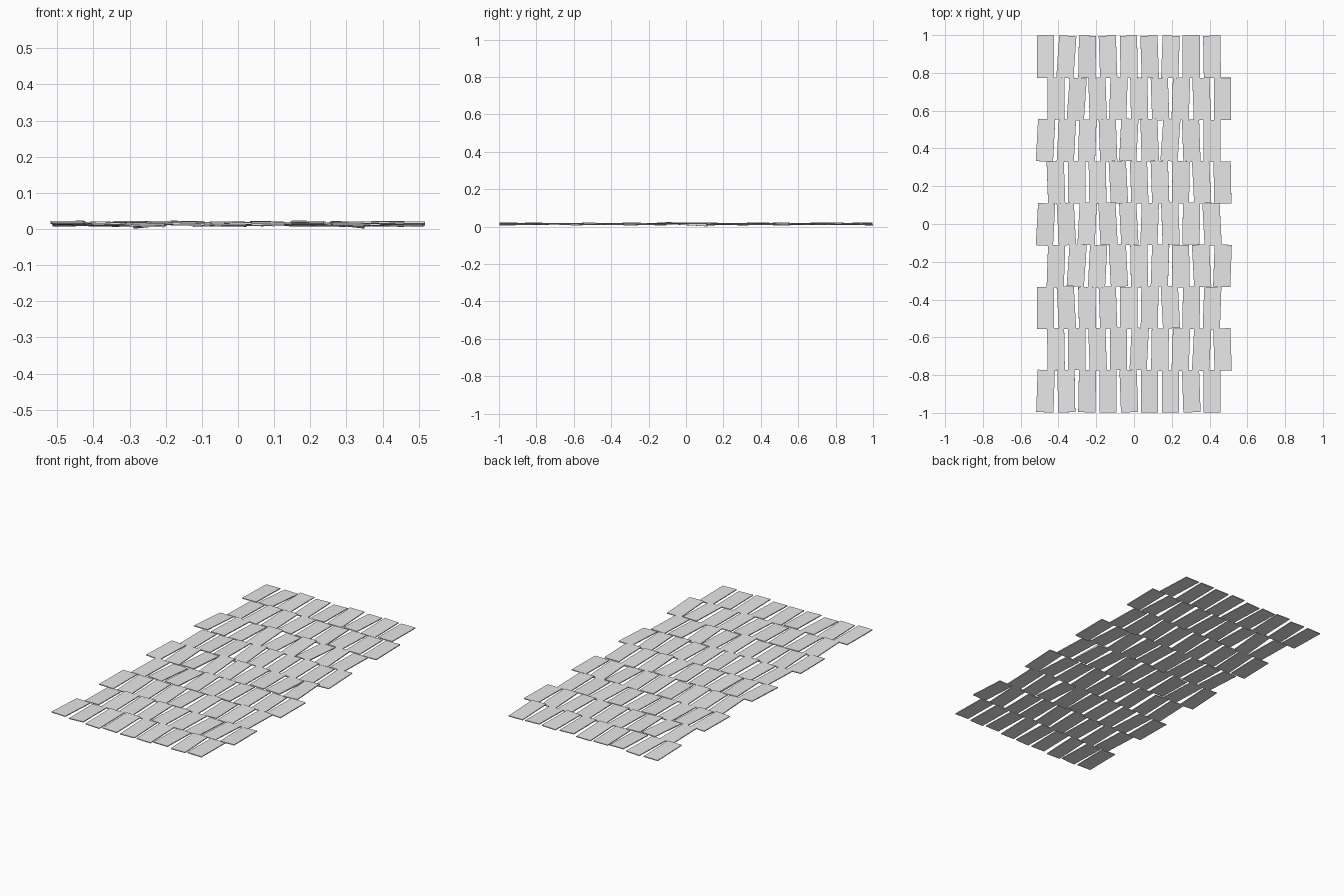
import bpy, bmesh, math, random
from mathutils import Matrix, Euler

if "Cube" in bpy.data.objects:
    bpy.data.objects.remove(bpy.data.objects["Cube"])

random.seed(4)
WIDTH, LENGTH, THICK = 0.091, 0.224, 0.005
STEP_X, STEP_Y = 0.1102, 0.2212

# one flat grey for the whole mat
grey = bpy.data.materials.new("light_grey")
grey.diffuse_color = (0.8, 0.8, 0.8, 1)
grey.use_nodes = True
grey.node_tree.nodes["Principled BSDF"].inputs["Base Color"].default_value = grey.diffuse_color

# lean of every plank in degrees, back row first (positive leans right)
LEAN = [
    (0, 4, 1, -2, -1, -2, 2, 0, -1),
    (0, 4, -2, 2, -1, -2, 2, -2, 0),
    (3, 3, 2, -2, 3, -2, 4, -2, 0),
    (-2, 0, -1, -3, -2, -2, 1, -3, -1),
    (3, -3, 3, -3, -3, 2, -2, 1, -3),
    (2, 4, 3, -3, -1, 2, -1, -3, 2),
    (0, -3, -1, -2, 0, 1, -3, 1, 2),
    (-1, 0, -2, 0, 3, 1, 2, 3, -2),
    (2, -1, 1, 0, -2, 0, 0, -2, 0),
]


def add_plank(bm, x, y, z, pitch, roll, lean):
    rot = Euler((math.radians(pitch), math.radians(roll), math.radians(-lean)))
    mat = (Matrix.Translation((x, y, z)) @ rot.to_matrix().to_4x4()
           @ Matrix.Diagonal((WIDTH, LENGTH, THICK, 1)))
    bmesh.ops.create_cube(bm, size=1, matrix=mat)


# staggered rows of thin, slightly crooked planks
for r, row in enumerate(LEAN):
    bm = bmesh.new()
    shift = 0.0275 if r % 2 else -0.0275
    y = (4 - r) * STEP_Y
    for c, lean in enumerate(row):
        jitter = random.uniform(-0.003, 0.003) if 0 < r < 8 else 0
        add_plank(bm, (c - 4) * STEP_X + shift, y + jitter,
                  0.0145 + random.uniform(-0.003, 0.003),
                  random.uniform(-1.8, 1.8), random.uniform(-2, 2), lean)
    low = min(v.co.z for v in bm.verts)
    if r == 4:  # the middle row touches the ground
        for v in bm.verts:
            if v.co.z < low + 0.001:
                v.co.z -= low - 0.001
    for v in bm.verts:
        v.co.z = max(v.co.z, 0.0)
    mesh = bpy.data.meshes.new("plank_row")
    bm.to_mesh(mesh)
    bm.free()
    mesh.materials.append(grey)
    obj = bpy.data.objects.new(f"plank_row_{r + 1}", mesh)
    bpy.context.collection.objects.link(obj)
